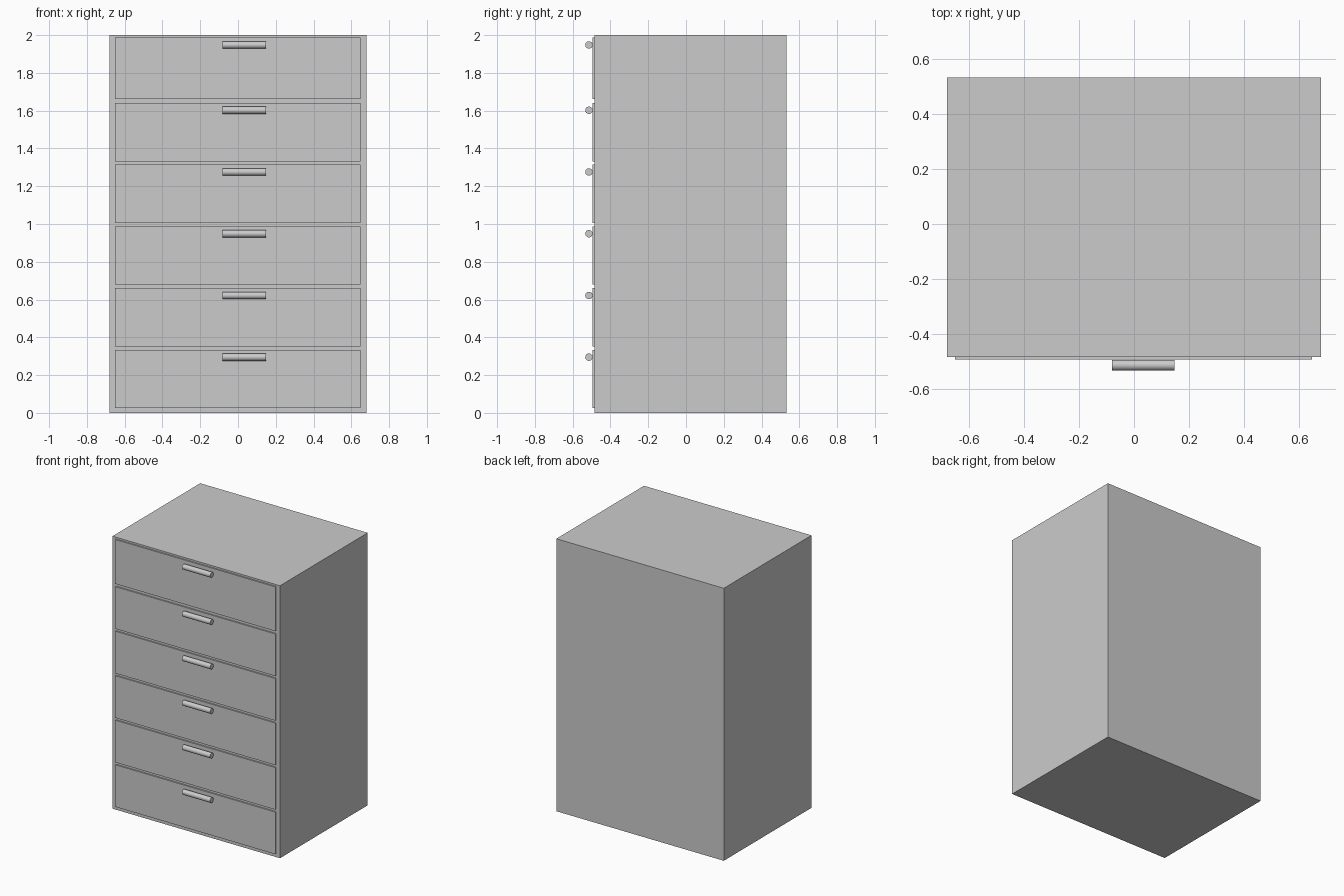
import bpy, math

if "Cube" in bpy.data.objects:
    bpy.data.objects.remove(bpy.data.objects["Cube"])

FRONT = -0.484    # front plane of the cabinet
BACK = 0.533


def box(name, x0, x1, y0, y1, z0, z1):
    bpy.ops.mesh.primitive_cube_add(size=1, location=((x0 + x1) / 2, (y0 + y1) / 2, (z0 + z1) / 2))
    ob = bpy.context.object
    ob.name = name
    ob.scale = (x1 - x0, y1 - y0, z1 - z0)
    bpy.ops.object.transform_apply(location=False, rotation=False, scale=True)
    return ob


def handle(name, x0, x1, y, z, r):
    bpy.ops.mesh.primitive_cylinder_add(vertices=32, radius=r, depth=x1 - x0,
                                        location=((x0 + x1) / 2, y, z),
                                        rotation=(0, math.pi / 2, 0))
    bpy.context.object.name = name
    bpy.ops.object.shade_smooth_by_angle()


# Cabinet body
box("cabinet_body", -0.68, 0.68, FRONT, BACK, 0, 2)

# Drawer fronts (bottom z, top z), lowest first; the top one is slightly taller
drawers = [(0.025 + 0.3268 * i, 0.334 + 0.3268 * i) for i in range(5)]
drawers.append((1.662, 1.987))

for i, (z0, z1) in enumerate(drawers, 1):
    box(f"drawer_front_{i}", -0.651, 0.649, FRONT - 0.010, FRONT + 0.02, z0, z1)
    # Round bar handle near the drawer's upper edge, slightly right of centre
    handle(f"drawer_handle_{i}", -0.081, 0.147, -0.514, z1 - 0.039, 0.0195)
